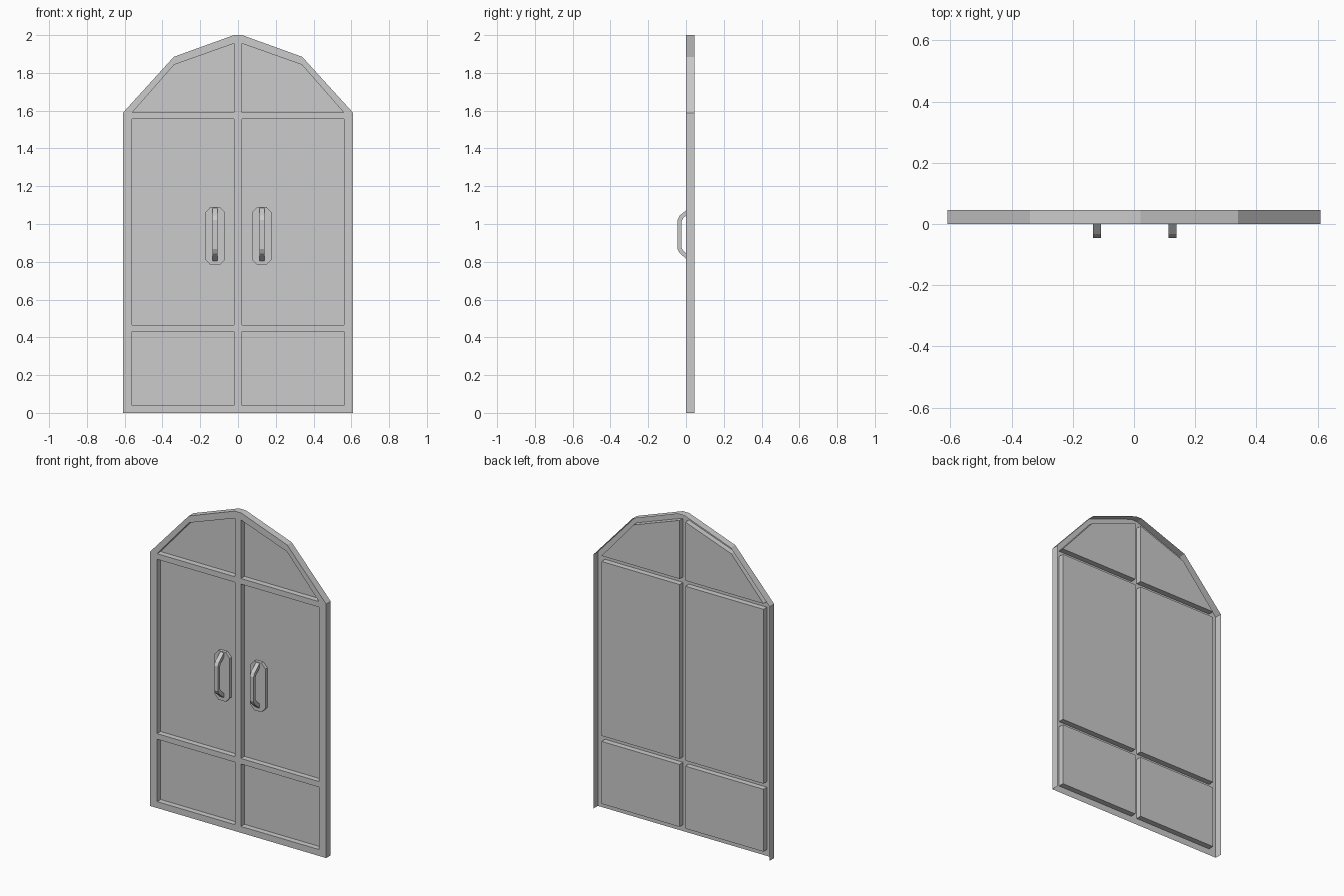
import bpy, bmesh
from mathutils import Vector

if "Cube" in bpy.data.objects:
    bpy.data.objects.remove(bpy.data.objects["Cube"])

BACK, PANEL, PLATE = 0.045, 0.035, 0.015   # depths along y; frame front is y = 0


def finish(name, bm):
    mesh = bpy.data.meshes.new(name)
    bm.to_mesh(mesh)
    bm.free()
    obj = bpy.data.objects.new(name, mesh)
    bpy.context.collection.objects.link(obj)
    return obj


def mirrored(half):
    return half + [(-x, z) for x, z in reversed(half)]


def ring(bm, pts, y):
    return [bm.verts.new((x, y, z)) for x, z in pts]


def walls(bm, a, b, skip=()):
    n = len(a)
    for i in range(n):
        if i not in skip:
            j = (i + 1) % n
            bm.faces.new((a[i], a[j], b[j], b[i]))


def prism(name, pts, shift):
    bm = bmesh.new()
    face = bm.faces.new([bm.verts.new(p) for p in pts])
    ext = bmesh.ops.extrude_face_region(bm, geom=[face], use_keep_orig=True)
    moved = [g for g in ext["geom"] if isinstance(g, bmesh.types.BMVert)]
    bmesh.ops.translate(bm, verts=moved, vec=Vector(shift))
    bmesh.ops.recalc_face_normals(bm, faces=bm.faces[:])
    return finish(name, bm)


# Door shell: front frame, recessed panels, outer skirt, open back and bottom
outline = mirrored([(0.61, 0), (0.61, 1.588), (0.34, 1.885), (0.022, 2.0)])
half_panels = [
    [(0.02, 0.04), (0.56, 0.04), (0.56, 0.43), (0.02, 0.43)],
    [(0.02, 0.465), (0.56, 0.465), (0.56, 1.555), (0.02, 1.555)],
    [(0.02, 1.59), (0.56, 1.59), (0.338, 1.843), (0.02, 1.956)],
]
bm = bmesh.new()
loops = [ring(bm, outline, 0)]
for pts in half_panels:
    for s in (1, -1):
        loops.append(ring(bm, [(s * x, z) for x, z in pts], 0))
edges = [bm.edges.new((lp[i], lp[(i + 1) % len(lp)])) for lp in loops for i in range(len(lp))]
bmesh.ops.triangle_fill(bm, edges=edges, use_beauty=True, use_dissolve=False, normal=(0, -1, 0))
skirt = ring(bm, outline, BACK)
walls(bm, loops[0], skirt, skip=(len(outline) - 1,))
for lp in loops[1:]:
    deep = ring(bm, [(v.co.x, v.co.z) for v in lp], PANEL)
    walls(bm, lp, deep)
    bm.faces.new(deep)
bmesh.ops.recalc_face_normals(bm, faces=bm.faces[:])
front = next(f for f in bm.faces if all(abs(v.co.y) < 1e-6 for v in f.verts))
if front.normal.y > 0:
    bmesh.ops.reverse_faces(bm, faces=bm.faces[:])
finish("door_shell", bm)

# Handles: chamfered back plate and bent grip
plate = mirrored([(0.025, 0.783), (0.053, 0.813), (0.053, 1.06), (0.025, 1.09)])
grip = [(PLATE, 1.085), (-0.033, 1.045), (-0.045, 1.022), (-0.045, 0.868), (-0.033, 0.845),
        (PLATE, 0.805), (PLATE, 0.832), (-0.016, 0.86), (-0.024, 0.876),
        (-0.024, 1.014), (-0.016, 1.03), (PLATE, 1.058)]
for side, cx in (("left", -0.121), ("right", 0.126)):
    prism(side + "_handle_plate", [(cx + x, PLATE, z) for x, z in plate], (0, PANEL - PLATE, 0))
    prism(side + "_handle_grip", [(cx - 0.013, y, z) for y, z in grip], (0.026, 0, 0))
